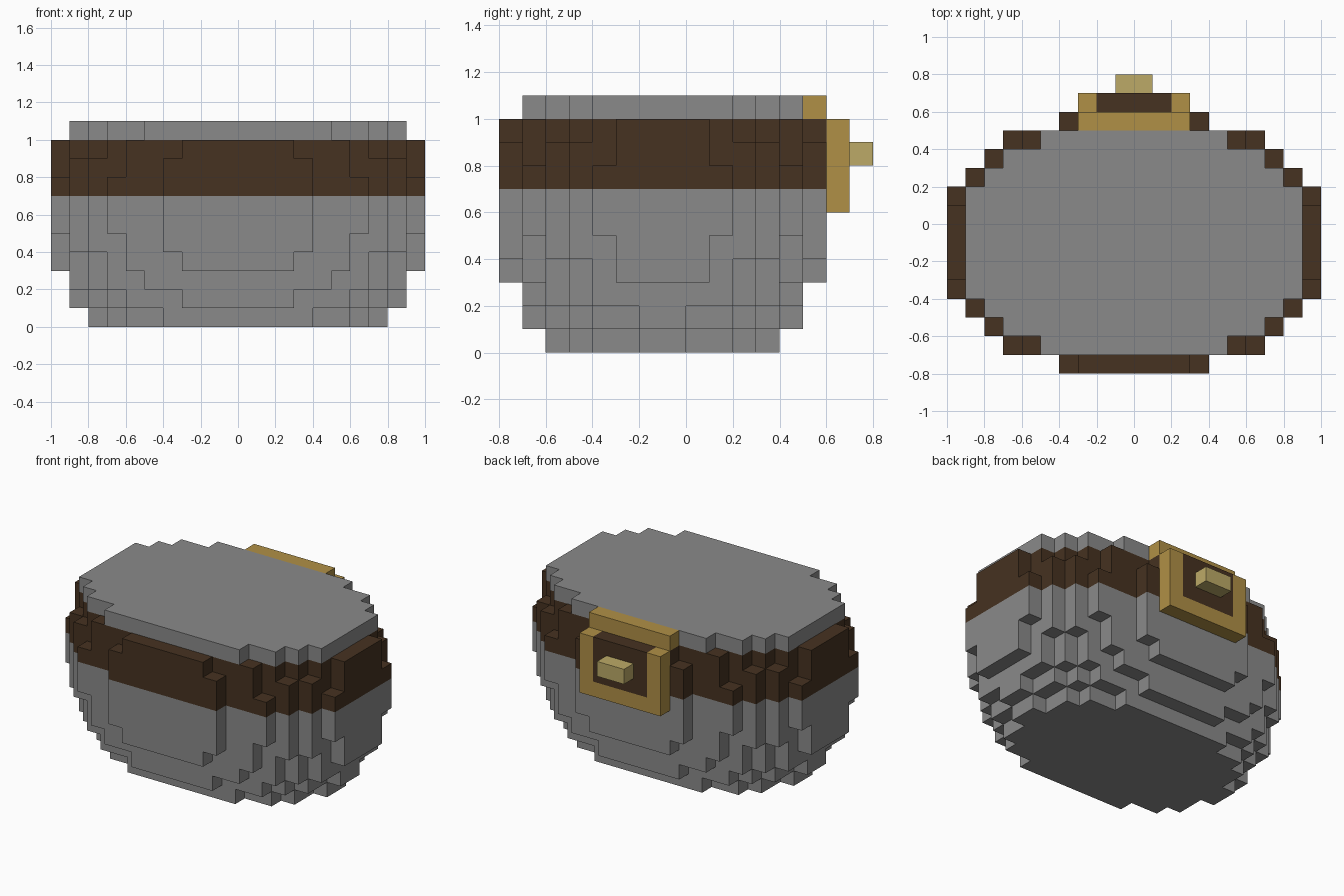
import bpy
import bmesh
from mathutils import Vector

UNIT = 0.1          # edge length of one block
CENTRE_Y = -0.1     # the pot is mirrored about this line, the clasp sits behind it

cube = bpy.data.objects.get("Cube")
if cube:
    bpy.data.objects.remove(cube, do_unlink=True)


def make_material(name, rgb):
    mat = bpy.data.materials.new(name)
    mat.use_nodes = True
    colour = (*rgb, 1.0)
    mat.diffuse_color = colour
    mat.node_tree.nodes["Principled BSDF"].inputs["Base Color"].default_value = colour
    return mat


grey = make_material("stone grey", (0.254, 0.254, 0.254))
brown = make_material("dark brown", (0.061, 0.032, 0.015))
gold = make_material("gold", (0.434, 0.279, 0.061))
pale = make_material("pale gold", (0.503, 0.402, 0.136))


def finish(name, bm, materials):
    mesh = bpy.data.meshes.new(name)
    bm.to_mesh(mesh)
    bm.free()
    for mat in materials:
        mesh.materials.append(mat)
    obj = bpy.data.objects.new(name, mesh)
    bpy.context.collection.objects.link(obj)
    return obj


def make_box(name, low, high, mat):
    low, high = Vector(low), Vector(high)
    bm = bmesh.new()
    bmesh.ops.create_cube(bm, size=1)
    bmesh.ops.scale(bm, vec=high - low, verts=bm.verts)
    bmesh.ops.translate(bm, vec=(low + high) / 2, verts=bm.verts)
    return finish(name, bm, [mat])


# Half-widths of each kind of layer, in blocks, from the outermost row to the middle
foot = (0, 0, 4, 6, 7, 7, 8)
base = (0, 3, 6, 7, 8, 8, 9)
rim = (0, 5, 7, 8, 9, 9, 9)
shoulder = (3, 6, 7, 8, 9, 10, 10)
flank = (4, 6, 8, 9, 9, 10, 10)
belly = (4, 7, 8, 9, 10, 10, 10)
layers = [foot, base, rim, shoulder, flank, belly, belly, belly, flank, shoulder, rim]
BAND = range(7, 10)  # layers painted brown


def filled_blocks():
    blocks = set()
    for z, widths in enumerate(layers):
        rows = len(widths)
        for row, width in enumerate(widths):
            for y in (row - rows, rows - 1 - row):
                blocks.update((x, y, z) for x in range(-width, width))
    return blocks


# Pot body: only the outer sides of the stacked blocks, coloured by layer
def make_body():
    blocks = filled_blocks()
    bm = bmesh.new()
    corners = {}

    def corner(key):
        if key not in corners:
            x, y, z = key
            corners[key] = bm.verts.new((x * UNIT, y * UNIT + CENTRE_Y, z * UNIT))
        return corners[key]

    for block in sorted(blocks):
        for axis in range(3):
            u, v = (axis + 1) % 3, (axis + 2) % 3
            for side in (0, 1):
                neighbour = list(block)
                neighbour[axis] += 2 * side - 1
                if tuple(neighbour) in blocks:
                    continue
                loop = []
                for du, dv in ((0, 0), (1, 0), (1, 1), (0, 1)):
                    key = list(block)
                    key[axis] += side
                    key[u] += du
                    key[v] += dv
                    loop.append(corner(tuple(key)))
                face = bm.faces.new(loop if side else loop[::-1])
                face.material_index = int(block[2] in BAND)
    return finish("pot_body", bm, [grey, brown])


make_body()

# Clasp on the back: frame, panel and knob
for side, name in ((-1, "right"), (1, "left")):
    inner, outer = sorted((side * 0.2, side * 0.3))
    make_box(f"clasp_bar_{name}", (inner, 0.6, 0.6), (outer, 0.7, 1.0), gold)
make_box("clasp_bar_bottom", (-0.2, 0.6, 0.6), (0.2, 0.7, 0.7), gold)
make_box("clasp_bar_top", (-0.3, 0.5, 1.0), (0.3, 0.6, 1.1), gold)
make_box("clasp_panel", (-0.2, 0.6, 0.7), (0.2, 0.7, 1.0), brown)
make_box("clasp_knob", (-0.1, 0.7, 0.8), (0.1, 0.8, 0.9), pale)
